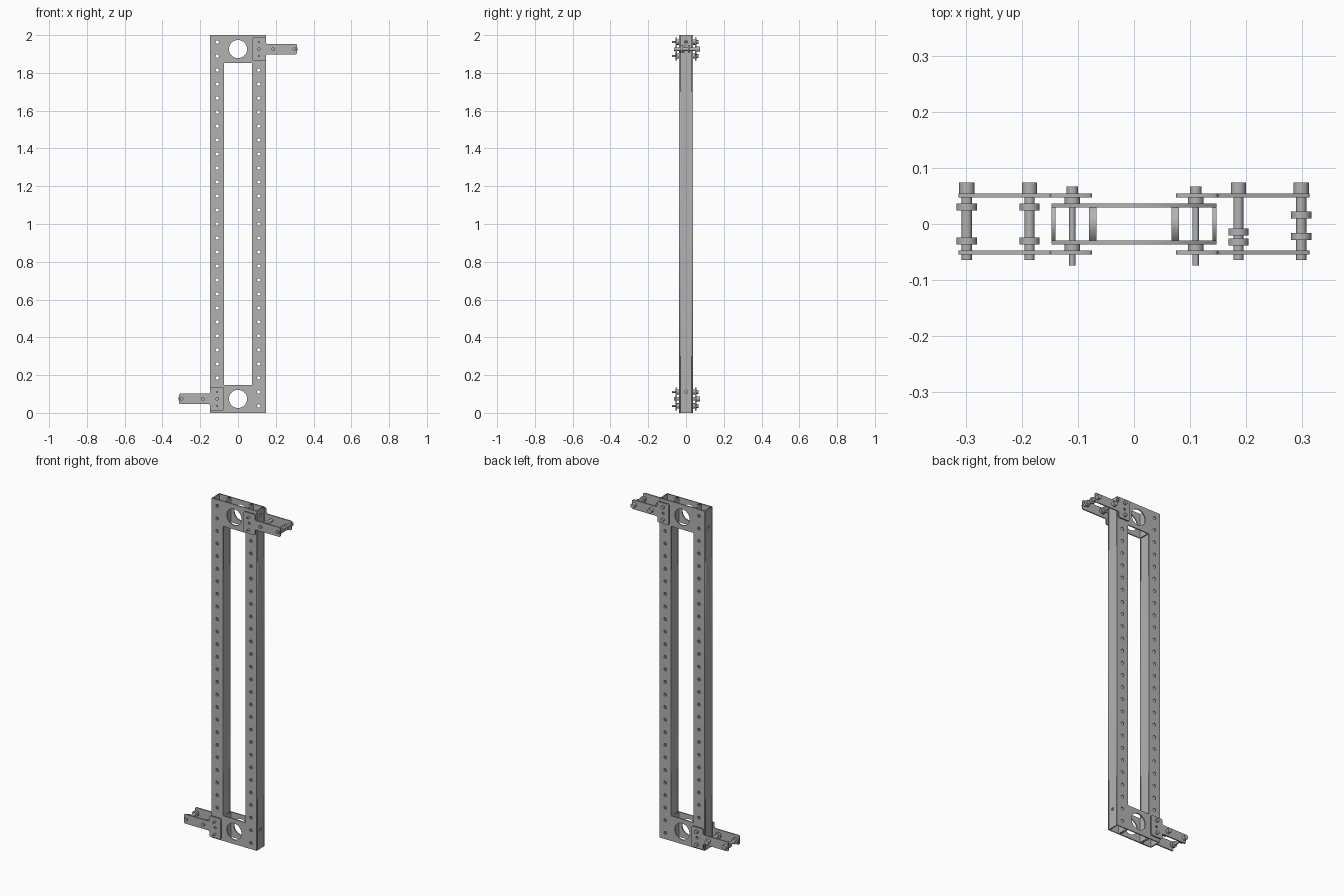
import bpy, bmesh, math
from mathutils import Matrix, Vector

cube = bpy.data.objects.get("Cube")
if cube:
    bpy.data.objects.remove(cube, do_unlink=True)

steel = bpy.data.materials.new("grey_metal")
steel.use_nodes = True
GREY = (0.45, 0.45, 0.45, 1)
steel.diffuse_color = GREY
steel.node_tree.nodes["Principled BSDF"].inputs["Base Color"].default_value = GREY

HEIGHT, PITCH = 2.0, 2.0 / 27
HALF_X, HALF_Y = 0.147, 0.0365
INNER, WALL = 0.0735, 0.0067
END = 2 * INNER                      # height of the closed end sections
BRACKET_Z = HEIGHT - PITCH
HOLE_X = 0.11


def circle(x, z, r, n=20):
    return [(x + r * math.cos(math.tau * i / n), z + r * math.sin(math.tau * i / n)) for i in range(n)]


def rect(x0, x1, z0, z1):
    return [(x0, z0), (x1, z0), (x1, z1), (x0, z1)]


def chamfer(points, c):
    out = []
    for i, p in enumerate(points):
        p = Vector(p)
        for q in (points[i - 1], points[(i + 1) % len(points)]):
            out.append(tuple(p + (Vector(q) - p).normalized() * c))
    return out


def add_mesh(name, mesh):
    obj = bpy.data.objects.new(name, mesh)
    bpy.context.collection.objects.link(obj)
    mesh.materials.clear()
    mesh.materials.append(steel)
    return obj


def sheet(name, loops, offset, axis="y", thick=WALL):
    """Flat plate with cut-outs, standing across the given axis."""
    curve = bpy.data.curves.new(name, "CURVE")
    curve.dimensions, curve.fill_mode = "2D", "BOTH"
    curve.extrude = thick / 2
    for loop in loops:
        spline = curve.splines.new("POLY")
        spline.points.add(len(loop) - 1)
        for point, (u, v) in zip(spline.points, loop):
            point.co = (u, v, 0, 1)
        spline.use_cyclic_u = True
    helper = bpy.data.objects.new(name + "_outline", curve)
    bpy.context.collection.objects.link(helper)
    graph = bpy.context.evaluated_depsgraph_get()
    mesh = bpy.data.meshes.new_from_object(helper.evaluated_get(graph))
    bpy.data.objects.remove(helper, do_unlink=True)
    turn = Matrix.Rotation(math.pi / 2, 4, "X")
    if axis == "x":
        turn = Matrix.Rotation(math.pi / 2, 4, "Z") @ turn
    shift = (offset, 0, 0) if axis == "x" else (0, offset, 0)
    mesh.transform(Matrix.Translation(shift) @ turn)
    return add_mesh(name, mesh)


def fastener(name, x, z, sections):
    """Stack of cylinders along y, each given as (start, end, radius)."""
    bm = bmesh.new()
    for y0, y1, r in sections:
        place = Matrix.Translation((x, (y0 + y1) / 2, z)) @ Matrix.Rotation(math.pi / 2, 4, "X")
        bmesh.ops.create_cone(bm, cap_ends=True, segments=24, radius1=r, radius2=r,
                              depth=y1 - y0, matrix=place)
    mesh = bpy.data.meshes.new(name)
    bm.to_mesh(mesh)
    bm.free()
    obj = add_mesh(name, mesh)
    bpy.context.view_layer.objects.active = obj
    bpy.ops.object.select_all(action="DESELECT")
    obj.select_set(True)
    bpy.ops.object.shade_smooth_by_angle(angle=math.radians(40))


# Perforated front and back faces of the frame
face = [rect(-HALF_X, HALF_X, 0, HEIGHT), rect(-INNER, INNER, END, HEIGHT - END)]
face += [circle(0, z, 0.048, 40) for z in (PITCH, BRACKET_Z)]
face += [circle(s * HOLE_X, (i + 0.5) * PITCH, 0.009) for s in (-1, 1) for i in range(27)]
for name, side in (("front_face", -1), ("back_face", 1)):
    sheet(name, face, side * (HALF_Y - WALL / 2))

# Rail walls and the open box sections at both ends
gap = HALF_Y - WALL
for name, s in (("left", 1), ("right", -1)):
    holes = [PITCH * 1.5, HEIGHT - PITCH / 2]
    if s < 0:
        holes = [HEIGHT - z for z in holes]
    outer = [rect(-gap, gap, 0, HEIGHT)] + [circle(0, z, 0.009) for z in holes]
    sheet(name + "_outer_wall", outer, s * (HALF_X - WALL / 2), "x")
    sheet(name + "_inner_wall", [rect(-gap, gap, 0, HEIGHT)], s * (INNER + WALL / 2), "x")
    for part, z0 in (("lower", 0), ("upper", HEIGHT - END)):
        sheet(f"{name}_{part}_end_wall", [rect(-gap, gap, z0, z0 + END)],
              s * (INNER - WALL / 2), "x")

# Arms: upper one reaches left, lower one is turned half round
PLATE_Y, PLATE_T = 0.051, 0.0075
ARM_X = (0.186, 0.298)
BLOCK_H, ARM_H = 0.061, 0.0275
collars = {"upper": ((-0.014, -0.032), (0.016, -0.0225)),
           "lower": ((0.0305, -0.0305), (0.0305, -0.0305))}
for name, s in (("upper", 1), ("lower", -1)):
    def place(x, z):
        return (s * x, HEIGHT / 2 + s * (BRACKET_Z + z - HEIGHT / 2))

    half = [(0.075, BLOCK_H), (0.149, BLOCK_H), (0.149, ARM_H), (0.313, ARM_H)]
    outline = half + [(x, -z) for x, z in reversed(half)]
    loops = [[place(*p) for p in chamfer(outline, 0.005)], circle(*place(HOLE_X, 0), 0.007)]
    for side, y in (("front", -PLATE_Y), ("back", PLATE_Y)):
        sheet(f"{name}_arm_{side}_plate", loops, y, thick=PLATE_T)

    # Bolts through the frame with spacers on both faces
    for i, dz in enumerate((-PITCH / 2, PITCH / 2)):
        fastener(f"{name}_frame_bolt_{i + 1}", *place(HOLE_X, dz),
                 [(-0.074, 0.056, 0.0055), (0.0545, 0.067, 0.01),
                  (HALF_Y, 0.0475, 0.014), (-0.0475, -HALF_Y, 0.014)])

    # Pins across the arm plates with two collars each
    for i, x in enumerate(ARM_X):
        rings = [(y - 0.0063, y + 0.0063, 0.018) for y in collars[name][i]]
        fastener(f"{name}_arm_pin_{i + 1}", *place(x, 0),
                 [(-0.064, 0.056, 0.009), (0.0545, 0.074, 0.0135)] + rings)
